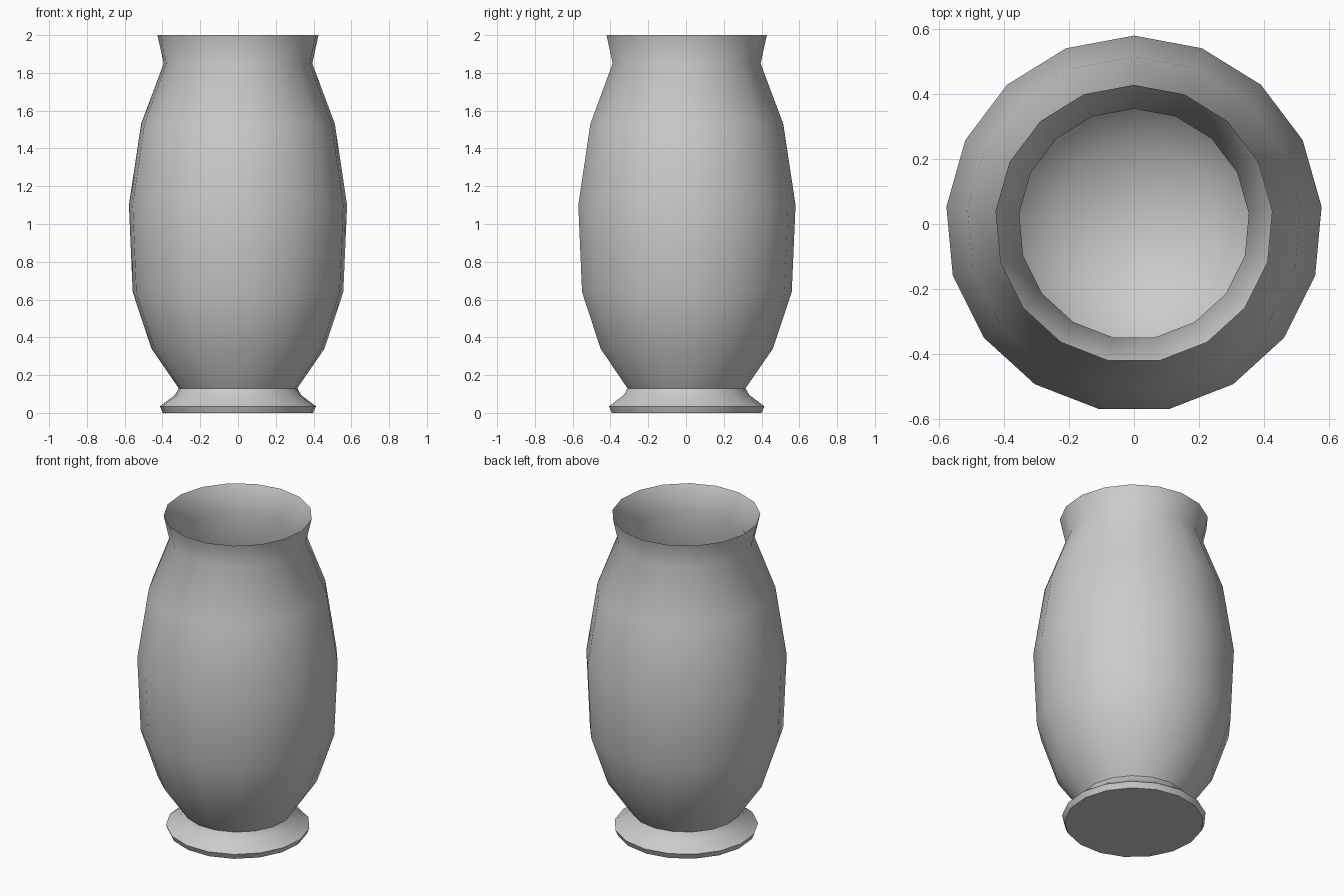
import bpy, bmesh, math

if "Cube" in bpy.data.objects:
    bpy.data.objects.remove(bpy.data.objects["Cube"])

SIDES = 17

# One warm-free grey for the whole vase
grey = bpy.data.materials.new("light_grey")
grey.diffuse_color = (0.6, 0.6, 0.6, 1)
grey.use_nodes = True
grey.node_tree.nodes["Principled BSDF"].inputs["Base Color"].default_value = grey.diffuse_color


def lathe(name, profile):
    """Spin an (r, z) profile around z; points with r = 0 become poles."""
    bm = bmesh.new()
    rings = []
    for r, z in profile:
        n = SIDES if r > 0 else 1
        rings.append([bm.verts.new((r * math.cos(a), r * math.sin(a), z))
                      for a in (math.pi / 2 + 2 * math.pi * i / SIDES for i in range(n))])
    for lo, hi in zip(rings, rings[1:]):
        for i in range(SIDES):
            j = (i + 1) % SIDES
            quad = [lo[i % len(lo)], lo[j % len(lo)], hi[j % len(hi)], hi[i % len(hi)]]
            bm.faces.new(list(dict.fromkeys(quad)))
    bmesh.ops.recalc_face_normals(bm, faces=bm.faces[:])
    mesh = bpy.data.meshes.new(name)
    bm.to_mesh(mesh)
    bm.free()
    mesh.materials.append(grey)
    obj = bpy.data.objects.new(name, mesh)
    bpy.context.collection.objects.link(obj)
    bpy.ops.object.select_all(action='DESELECT')
    obj.select_set(True)
    bpy.context.view_layer.objects.active = obj
    bpy.ops.object.shade_smooth_by_angle(angle=math.radians(50))
    return obj


# Foot, outer belly, flared lip, then the inner wall down to the bowl floor
lathe("vase", [
    (0, 0), (0.40, 0), (0.415, 0.035), (0.335, 0.095), (0.315, 0.13),
    (0.46, 0.34), (0.56, 0.64), (0.58, 1.10), (0.515, 1.53), (0.395, 1.85),
    (0.428, 2.0),
    (0.355, 1.84), (0.475, 1.53), (0.54, 1.10), (0.52, 0.64), (0.42, 0.35),
    (0.25, 0.18), (0, 0.13),
])
